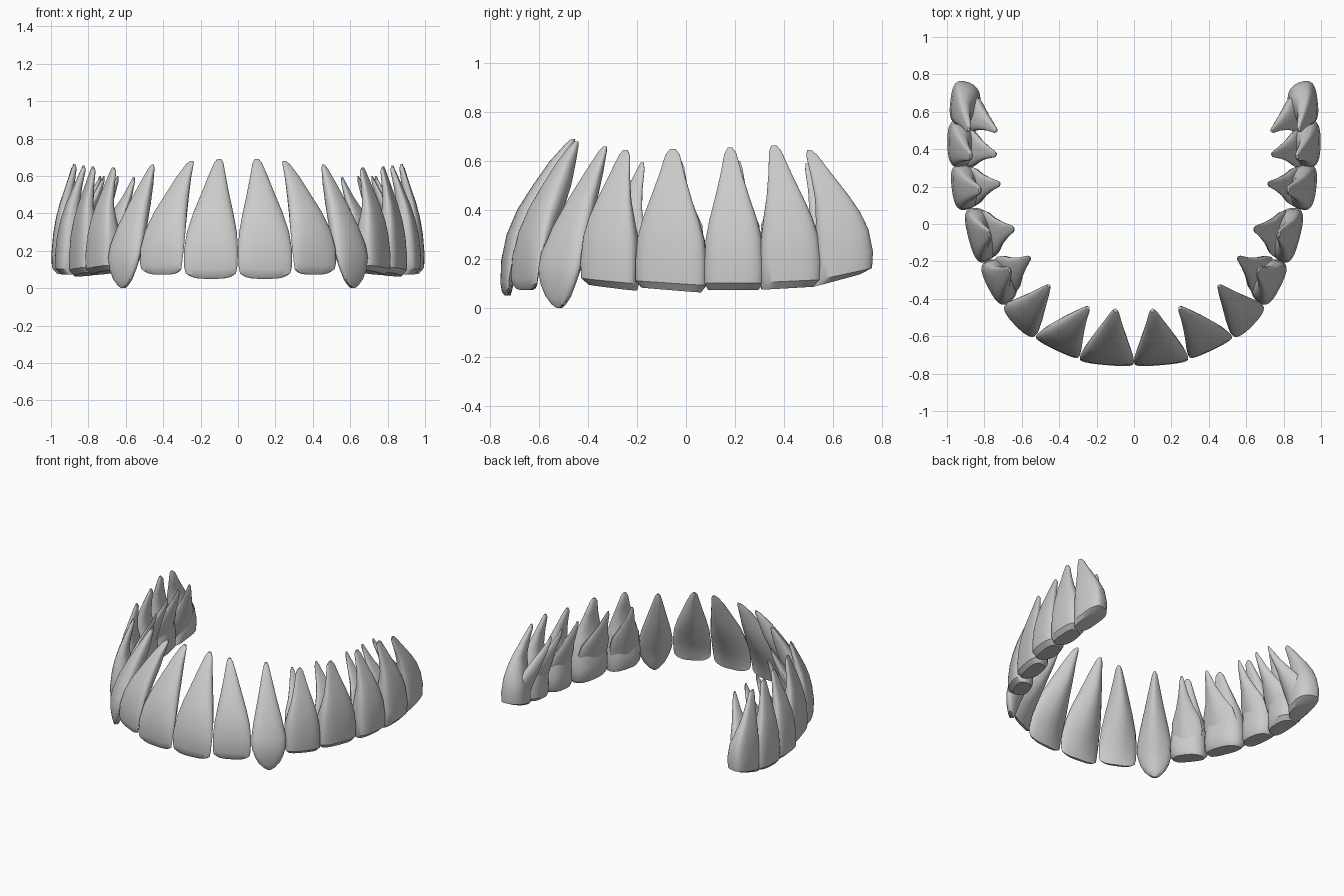
import bpy, bmesh, math
from mathutils import Vector

cube = bpy.data.objects.get("Cube")
if cube:
    bpy.data.objects.remove(cube)

enamel = bpy.data.materials.new("enamel_grey")
enamel.use_nodes = True
GREY = (0.6, 0.6, 0.6, 1)
enamel.diffuse_color = GREY
enamel.node_tree.nodes["Principled BSDF"].inputs["Base Color"].default_value = GREY

SIDES = 28

# Section rows: height, width, inward travel of outer face, thickness
INCISOR = [(0, .84, .07, .06), (.02, .93, .035, .11), (.08, .98, .01, .17), (.23, 1, .02, .3),
           (.39, .92, .09, .45), (.55, .74, .24, .48), (.7, .53, .45, .42),
           (.86, .32, .7, .28), (.97, .17, .92, .13), (1, .08, 1, .06)]
CANINE = [(0, .2, .09, .06), (.015, .38, .06, .12), (.06, .62, .03, .2), (.14, .83, 0, .29),
          (.24, .99, 0, .39), (.34, 1, .05, .46), (.5, .82, .2, .49), (.68, .56, .44, .42),
          (.84, .34, .7, .28), (.97, .16, .93, .12), (1, .07, 1, .05)]
MOLAR = [(0, .84, .24, .68), (.05, .99, .02, .97), (.18, 1, 0, 1), (.36, .94, .08, .9),
         (.5, .79, .2, .67), (.64, .59, .38, .45), (.8, .38, .65, .29),
         (.96, .2, .93, .16), (1, .08, 1, .06)]
INNER_ROOT = [(0, .7, .3, .2), (.25, .86, .33, .3), (.42, .78, .42, .32), (.58, .5, .57, .26),
              (.75, .28, .76, .18), (.94, .13, .95, .08), (1, .05, 1, .03)]


def loft(bm, side, a, b, tip, z0, rows, depth, tilt=0, taper=.35, lift=0, square=.8):
    """Skin a tooth through rounded sections between crown corners a and b up to the tip."""
    a, b, end = Vector(a), Vector(b), Vector(tip[:2])
    t = (b - a).normalized()
    n = Vector((t.y, -t.x))
    mid, half = (a + b) / 2, (b - a).length / 2
    bulge = .035 if depth is None else .055
    travel = (mid + n * bulge - end).dot(n)
    shift = (end - mid).dot(t)
    thick = travel if depth is None else depth
    rings = []
    for h, w, o, d in rows:
        ring = []
        front, back = .35 * d * thick, .65 * d * thick
        for k in range(SIDES):
            ang = math.tau * k / SIDES
            c, s = math.cos(ang), math.sin(ang)
            u = math.copysign(abs(c) ** square, c)
            v = math.copysign(abs(s) ** (square + .05), s)
            u *= 1 - taper * max(0, -v) ** 1.5
            p = mid + t * (shift * o + u * w * half)
            p += n * (bulge - travel * o - front + v * (front if v > 0 else back))
            z = z0 + h * (tip[2] - z0) + tilt * u * (1 - h) + lift * u ** 4 * (1 - h) ** 6
            ring.append(bm.verts.new((side * p.x, p.y, z)))
        rings.append(ring)
    for lo, hi in zip(rings, rings[1:]):
        for k in range(SIDES):
            j = (k + 1) % SIDES
            bm.faces.new((lo[k], lo[j], hi[j], hi[k]))
    bm.faces.new(rings[0])
    bm.faces.new(rings[-1])


# Name, crown corners, main tip, base height, sections, depth, tilt, inner root tip
TEETH = [
    ("central_incisor", (0, -.735), (.29, -.71), (.1, -.47, .69), .05, INCISOR, None, 0, None),
    ("lateral_incisor", (.29, -.7), (.52, -.59), (.25, -.455, .68), .073, INCISOR, None, 0, None),
    ("canine", (.53, -.6), (.69, -.435), (.46, -.335, .66), 0, CANINE, None, 0, None),
    ("first_premolar", (.675, -.425), (.79, -.2), (.67, -.25, .645), .083, MOLAR, .15, -.012,
     (.56, -.18, .595)),
    ("second_premolar", (.795, -.205), (.87, .085), (.78, -.055, .65), .073, MOLAR, .15, -.01,
     (.645, -.025, .6)),
    ("first_molar", (.905, .075), (.935, .32), (.83, .18, .655), .073, MOLAR, .16, 0,
     (.72, .215, .6)),
    ("second_molar", (.94, .305), (.945, .555), (.88, .36, .665), .08, MOLAR, .16, .006,
     (.74, .37, .6)),
    ("third_molar", (.94, .535), (.915, .765), (.89, .505, .645), .112, MOLAR, .16, .026,
     (.74, .495, .59)),
]

for side, label in ((1, "left"), (-1, "right")):
    for name, a, b, tip, z0, rows, depth, tilt, root in TEETH:
        bm = bmesh.new()
        if root:
            loft(bm, side, a, b, tip, z0, rows, depth, tilt, .12, 0, .7)
            span = (Vector(root[:2]) - (Vector(a) + Vector(b)) / 2).length + .05
            loft(bm, side, a, b, root, .15, INNER_ROOT, span, 0, .5)
        else:
            loft(bm, side, a, b, tip, z0, rows, depth, tilt, .48, .02)
        bmesh.ops.recalc_face_normals(bm, faces=bm.faces)
        mesh = bpy.data.meshes.new(f"{label}_{name}")
        bm.to_mesh(mesh)
        bm.free()
        mesh.materials.append(enamel)
        tooth = bpy.data.objects.new(f"{label}_{name}", mesh)
        bpy.context.collection.objects.link(tooth)
        bpy.ops.object.select_all(action='DESELECT')
        tooth.select_set(True)
        bpy.context.view_layer.objects.active = tooth
        bpy.ops.object.shade_smooth_by_angle(angle=math.radians(35))
